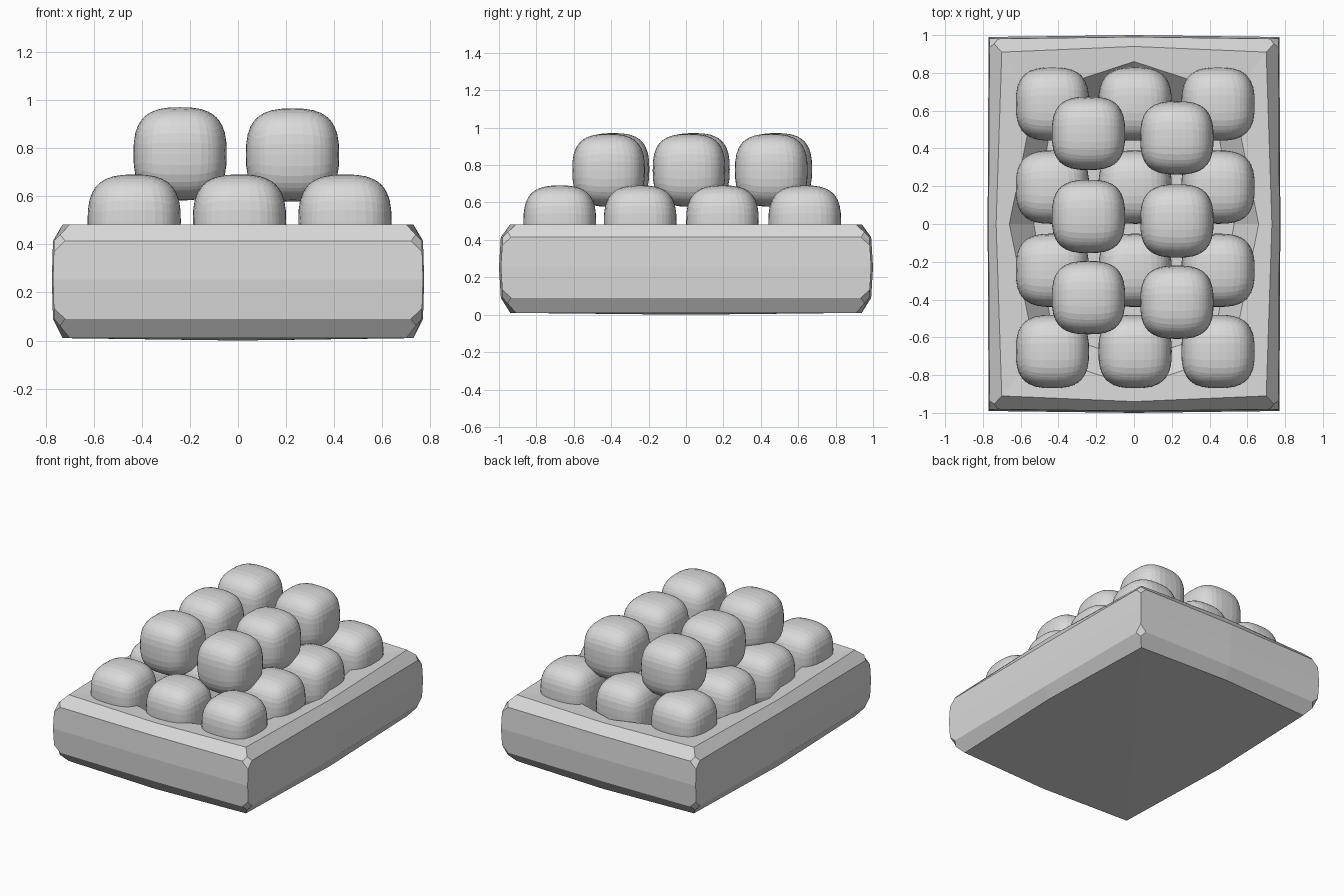
import bpy, bmesh

if "Cube" in bpy.data.objects:
    bpy.data.objects.remove(bpy.data.objects["Cube"])

grey = bpy.data.materials.new("light grey")
grey.diffuse_color = (0.7, 0.7, 0.7, 1)
grey.use_nodes = True
grey.node_tree.nodes["Principled BSDF"].inputs["Base Color"].default_value = grey.diffuse_color


def add_object(name, bm):
    bmesh.ops.recalc_face_normals(bm, faces=bm.faces)
    mesh = bpy.data.meshes.new(name)
    bm.to_mesh(mesh)
    bm.free()
    mesh.materials.append(grey)
    obj = bpy.data.objects.new(name, mesh)
    bpy.context.collection.objects.link(obj)
    return obj


# Tray: stacked rings of four corners and four bulged side midpoints
# (corner x, corner y, middle x, middle y, z)
rings = [
    (0.70, 0.91, 0.73, 0.94, 0.01),
    (0.765, 0.98, 0.77, 0.99, 0.09),
    (0.77, 0.99, 0.775, 1.0, 0.255),
    (0.765, 0.98, 0.77, 0.99, 0.415),
    (0.70, 0.91, 0.73, 0.94, 0.483),
    (0.52, 0.69, 0.66, 0.86, 0.475),   # rim of the hollow
    (0.43, 0.58, 0.53, 0.72, 0.33),    # floor of the hollow
]
bm = bmesh.new()
loops = []
for cx, cy, mx, my, z in rings:
    pts = [(cx, cy), (0, my), (-cx, cy), (-mx, 0),
           (-cx, -cy), (0, -my), (cx, -cy), (mx, 0)]
    loops.append([bm.verts.new((x, y, z)) for x, y in pts])
for a, b in zip(loops, loops[1:]):
    for i in range(8):
        j = (i + 1) % 8
        bm.faces.new((a[i], a[j], b[j], b[i]))
for loop, z in ((loops[0], 0.0), (loops[-1], 0.31)):
    centre = bm.verts.new((0, 0, z))
    for i in range(8):
        bm.faces.new((loop[i], loop[(i + 1) % 8], centre))
# Small cut on each outer corner
corners = [loops[k][i] for k in (1, 3) for i in (0, 2, 4, 6)]
bmesh.ops.bevel(bm, geom=corners, offset=0.045, segments=1, affect='VERTICES')
add_object("tray", bm)


# Rounded, slightly boxy buns
def bun(name, x, y, z, radius=0.194, power=2.8):
    b = bmesh.new()
    bmesh.ops.create_cube(b, size=2)
    bmesh.ops.subdivide_edges(b, edges=b.edges[:], cuts=11, use_grid_fill=True)
    for v in b.verts:
        v.co = [c * (1.45 - 0.45 * c * c) for c in v.co]
        n = sum(abs(c) ** power for c in v.co) ** (1 / power)
        v.co *= radius / n
    add_object(name, b).location = (x, y, z)


# Lower layer
for x in (-0.432, 0.006, 0.445):
    for y in (-0.675, -0.245, 0.195, 0.635):
        bun("lower_bun", x, y, 0.497)

# Upper layer
for x, dy, z in ((-0.241, 0.0, 0.777), (0.227, -0.024, 0.772)):
    for y in (-0.39, 0.04, 0.48):
        bun("upper_bun", x, y + dy, z)
